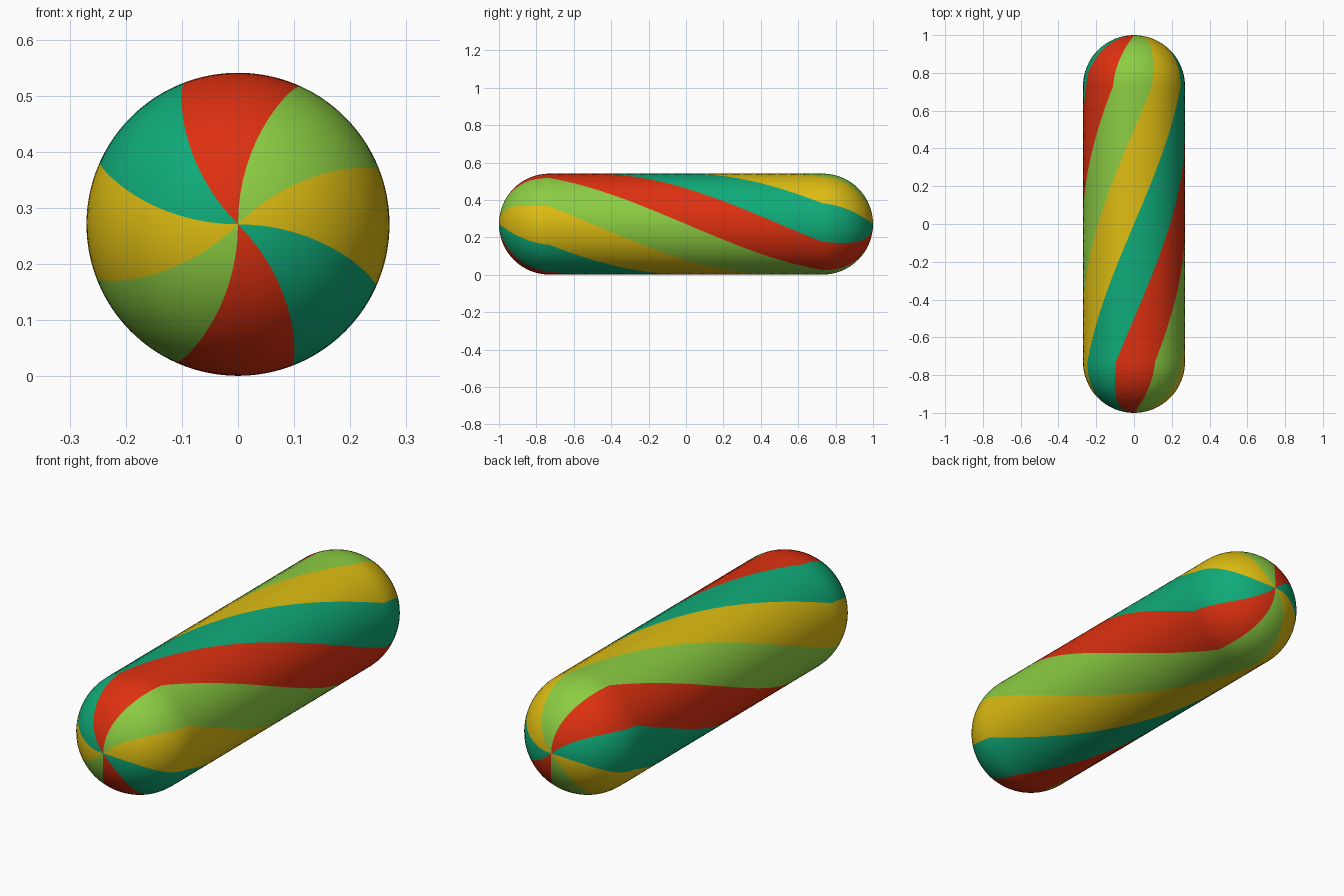
import bpy, bmesh, math

if "Cube" in bpy.data.objects:
    bpy.data.objects.remove(bpy.data.objects["Cube"])

R, HALF, SIDES = 0.27, 1.0, 64      # radius, half length, segments around
BODY = HALF - R                     # half length of the straight part
CZ = 0.271

def material(name, rgb):
    m = bpy.data.materials.new(name)
    m.diffuse_color = (*rgb, 1)
    m.use_nodes = True
    m.node_tree.nodes["Principled BSDF"].inputs["Base Color"].default_value = m.diffuse_color
    return m

mats = [material("red", (0.73, 0.03, 0.005)),
        material("lime green", (0.26, 0.61, 0.055)),
        material("yellow", (0.73, 0.51, 0.006)),
        material("teal", (0.005, 0.41, 0.19))]

# Rings from front to back: (y, radius, twist); the stripes wind half a turn
cap_twist = math.pi / 2 * R
front = []
for i in range(1, 17):
    t = i / 16 * math.pi / 2
    w = 0.7 * math.sin(t) + 0.3 * i / 16
    front.append((-BODY - R * math.cos(t), R * math.sin(t), cap_twist * w))
middle = []
for i in range(1, 40):
    y = -BODY + 2 * BODY * i / 40
    middle.append((y, R, math.pi / 2 * (y + HALF)))
back = [(-y, r, math.pi - a) for y, r, a in reversed(front)]

# Twisted capsule
bm = bmesh.new()
rings = []
for y, r, twist in front + middle + back:
    ring = []
    for j in range(SIDES):
        a = 2 * math.pi * j / SIDES + twist
        ring.append(bm.verts.new((r * math.sin(a), y, CZ + r * math.cos(a))))
    rings.append(ring)
tips = [bm.verts.new((0, -HALF, CZ)), bm.verts.new((0, HALF, CZ))]

for j in range(SIDES):
    k = (j + 1) % SIDES
    stripe = (j // (SIDES // 8) + 1) % 4
    faces = [bm.faces.new((tips[0], rings[0][j], rings[0][k])),
             bm.faces.new((tips[1], rings[-1][k], rings[-1][j]))]
    for a, b in zip(rings, rings[1:]):
        faces.append(bm.faces.new((a[j], b[j], b[k], a[k])))
    for f in faces:
        f.material_index = stripe
        f.smooth = True
bmesh.ops.recalc_face_normals(bm, faces=bm.faces)

mesh = bpy.data.meshes.new("striped_capsule")
bm.to_mesh(mesh)
bm.free()
for m in mats:
    mesh.materials.append(m)
bpy.context.collection.objects.link(bpy.data.objects.new("striped_capsule", mesh))
